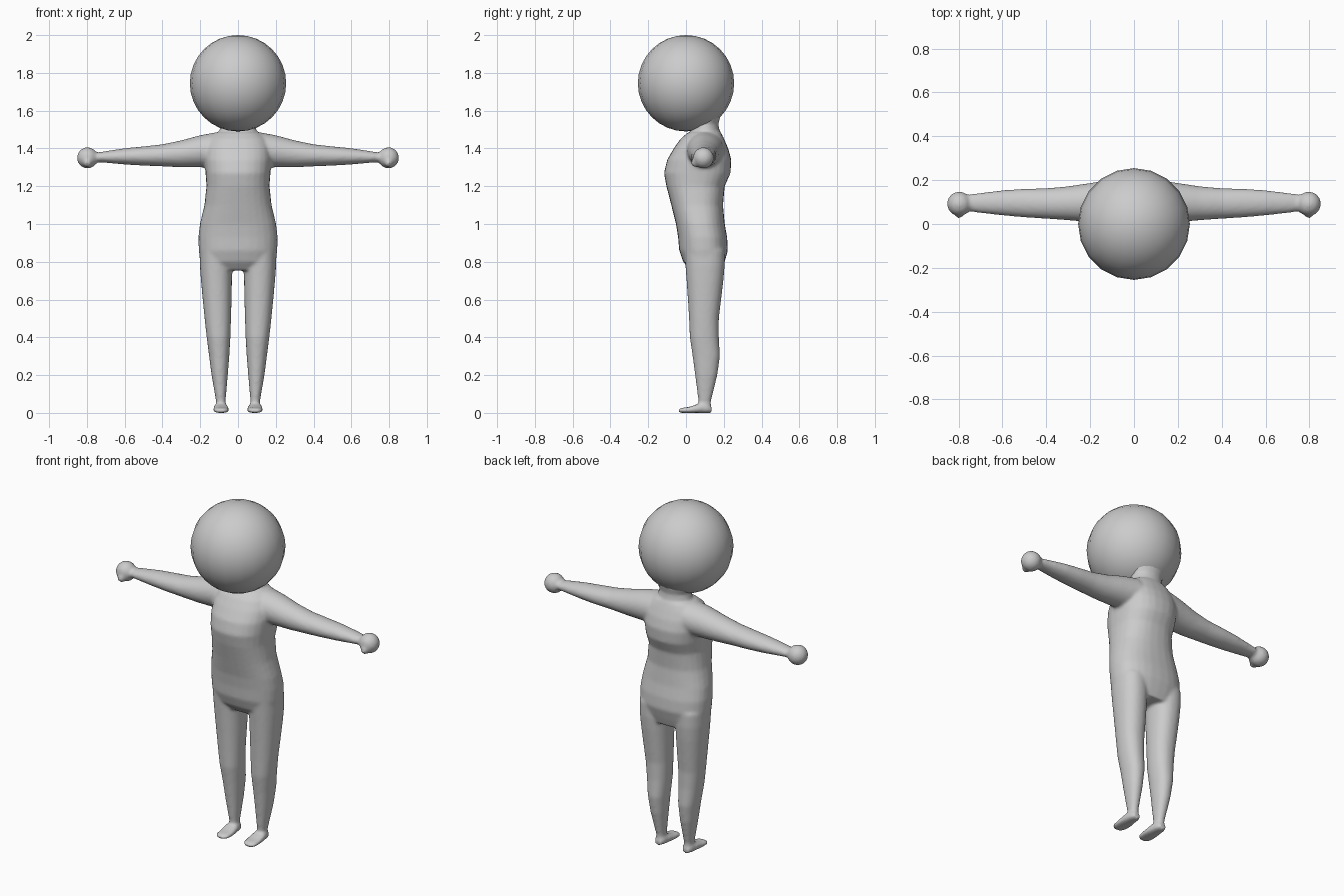
import bpy, bmesh, math
from mathutils import Vector

if "Cube" in bpy.data.objects:
    bpy.data.objects.remove(bpy.data.objects["Cube"])

grey = bpy.data.materials.new("plain grey")
grey.diffuse_color = (0.6, 0.6, 0.6, 1)
grey.use_nodes = True
grey.node_tree.nodes["Principled BSDF"].inputs["Base Color"].default_value = grey.diffuse_color
SEG = 28


def loft(bm, rings, axis, power=2.0):
    """Closed tube. Each ring: position along axis, then low/high limits of the other two axes."""
    loops = []
    for pos, a0, a1, b0, b1 in rings:
        loop = []
        for i in range(SEG):
            t = 2 * math.pi * i / SEG
            c, s = math.cos(t), math.sin(t)
            c = math.copysign(abs(c) ** (2 / power), c)
            s = math.copysign(abs(s) ** (2 / power), s)
            a = (a0 + a1) / 2 + c * (a1 - a0) / 2
            b = (b0 + b1) / 2 + s * (b1 - b0) / 2
            co = (a, b, pos) if axis == "z" else (pos, a, b) if axis == "x" else (a, pos, b)
            loop.append(bm.verts.new(co))
        loops.append(loop)
    for lo, hi in zip(loops, loops[1:]):
        for i in range(SEG):
            j = (i + 1) % SEG
            bm.faces.new((lo[i], lo[j], hi[j], hi[i]))
    bm.faces.new(loops[0][::-1])
    bm.faces.new(loops[-1])


def ball(bm, centre, size):
    made = bmesh.ops.create_uvsphere(bm, u_segments=20, v_segments=14, radius=1)["verts"]
    for v in made:
        v.co = Vector([c + s * x for c, s, x in zip(centre, size, v.co)])


def sided(rings, side):
    """Mirror the x limits of rings stacked along z or y."""
    return [(p, side * a0, side * a1, b0, b1) for p, a0, a1, b0, b1 in rings]


def finish(bm, name):
    bmesh.ops.recalc_face_normals(bm, faces=bm.faces)
    for f in bm.faces:
        f.smooth = True
    mesh = bpy.data.meshes.new(name)
    bm.to_mesh(mesh)
    bm.free()
    mesh.materials.append(grey)
    ob = bpy.data.objects.new(name, mesh)
    bpy.context.collection.objects.link(ob)
    return ob


# torso: z, half width, front y, back y
torso = [(0.755, .17, .02, .19), (0.80, .20, -.015, .205), (0.86, .208, -.036, .222),
         (0.93, .21, -.042, .218), (1.0, .202, -.053, .205), (1.1, .178, -.078, .196),
         (1.2, .167, -.104, .205), (1.27, .172, -.117, .236), (1.34, .178, -.10, .24),
         (1.40, .175, -.065, .224), (1.45, .155, -.03, .202), (1.485, .115, .01, .185)]
neck = [(1.44, .12, .0, .19), (1.49, .10, .025, .178), (1.53, .09, .03, .172),
        (1.57, .105, .03, .182), (1.62, .13, .02, .185)]
# legs: z, inner x, outer x, front y, back y
leg = [(0.02, .066, .116, .068, .132), (0.06, .066, .116, .066, .132),
       (0.2, .054, .140, .048, .166), (0.3, .046, .153, .035, .18), (0.4, .04, .166, .02, .174),
       (0.5, .037, .177, .016, .174), (0.6, .034, .187, .01, .186), (0.7, .032, .196, .003, .198),
       (0.78, .03, .202, -.003, .205), (0.86, .03, .204, -.01, .205)]
# feet: y, inner x, outer x, bottom z, top z
foot = [(-.04, .072, .112, .0, .018), (-.025, .053, .127, .0, .026), (.02, .046, .132, .0, .032),
        (.07, .052, .128, .0, .05), (.11, .058, .122, .0, .05), (.135, .07, .11, .0, .035)]
# arms: x, front y, back y, bottom z, top z
arm = [(.04, .0, .20, 1.30, 1.487), (.12, .0, .20, 1.30, 1.485), (.2, .008, .187, 1.30, 1.470),
       (.3, .017, .172, 1.30, 1.443), (.4, .024, .163, 1.305, 1.422), (.5, .03, .161, 1.309, 1.411),
       (.6, .039, .154, 1.315, 1.401), (.7, .05, .142, 1.324, 1.386), (.77, .06, .133, 1.33, 1.374)]

bm = bmesh.new()
loft(bm, [(z, -w, w, f, b) for z, w, f, b in torso], "z", 2.35)
loft(bm, [(z, -w, w, f, b) for z, w, f, b in neck], "z")
for side in (-1, 1):
    loft(bm, sided(leg, side), "z", 2.2)
    loft(bm, sided(foot, side), "y", 2.8)
    loft(bm, [(side * x, f, b, lo, hi) for x, f, b, lo, hi in arm], "x")
    ball(bm, (side * .797, .092, 1.35), (.056, .056, .056))      # hand
    ball(bm, (side * .797, .05, 1.325), (.022, .024, .024))      # thumb
body = finish(bm, "body")

# fuse the limbs into one soft skin
remesh = body.modifiers.new("fuse", "REMESH")
remesh.mode = "VOXEL"
remesh.voxel_size = 0.009
remesh.use_smooth_shade = True
soften = body.modifiers.new("soften", "SMOOTH")
soften.factor = 0.5
soften.iterations = 6

# head
bm = bmesh.new()
bmesh.ops.create_uvsphere(bm, u_segments=20, v_segments=16, radius=0.255)
bmesh.ops.translate(bm, verts=bm.verts, vec=(0, 0, 1.745))
finish(bm, "head")
